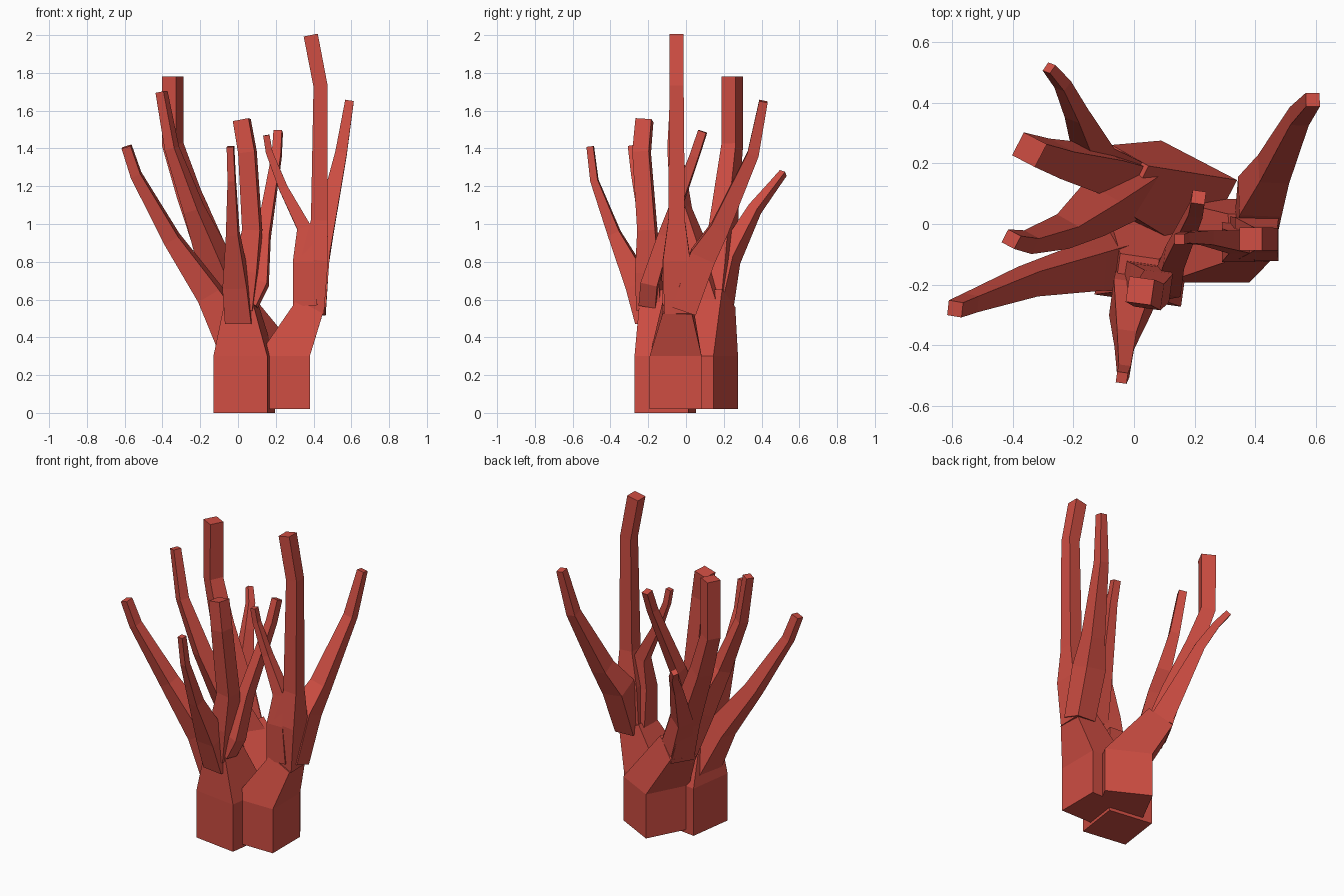
import bpy, bmesh, math
from mathutils import Vector

# Single coral red colour
red = bpy.data.materials.new("coral_red")
red.diffuse_color = (0.62, 0.075, 0.055, 1)


def limb(name, yaw, pts, flat_rings=0):
    """Square tapering tube through (x, y, z, width); first flat_rings stay level."""
    bm = bmesh.new()
    P = [Vector(p[:3]) for p in pts]
    up = Vector((0, 0, 1))
    rings = []
    for i, p in enumerate(pts):
        a = (P[i] - P[i - 1]).normalized() if i else Vector()
        b = (P[i + 1] - P[i]).normalized() if i < len(P) - 1 else Vector()
        t = up if i < flat_rings else (a + b).normalized()
        q = up.rotation_difference(t)
        ring = []
        for k in range(4):
            ang = math.radians(yaw + 45 + 90 * k)
            d = Vector((math.cos(ang), math.sin(ang), 0)) * p[3] / math.sqrt(2)
            ring.append(bm.verts.new(P[i] + q @ d))
        rings.append(ring)
    for r, s in zip(rings, rings[1:]):
        for k in range(4):
            n = (k + 1) % 4
            bm.faces.new((r[k], r[n], s[n], s[k]))
    bm.faces.new(rings[0][::-1])
    bm.faces.new(rings[-1])
    me = bpy.data.meshes.new(name)
    bm.to_mesh(me)
    bm.free()
    me.materials.append(red)
    bpy.context.collection.objects.link(bpy.data.objects.new(name, me))


# Front left stem
Y = -8
limb("left_trunk", Y, [(.0325, -.11, 0, .288), (.0325, -.11, .3, .288),
                       (.01, -.17, .64, .13)], 2)
limb("left_outer_branch", Y, [(-.01, -.12, .38, .19), (-.15, -.145, .63, .13),
                              (-.35, -.19, .92, .085), (-.54, -.26, 1.26, .055),
                              (-.59, -.28, 1.41, .05)])
limb("left_front_branch", Y, [(.01, -.19, .47, .14), (-.01, -.25, .68, .13),
                              (-.028, -.38, .95, .065), (-.033, -.485, 1.23, .04),
                              (-.04, -.507, 1.41, .036)], 1)
limb("left_upright_branch", Y, [(.02, -.19, .55, .13), (.045, -.2, .75, .125),
                                (.075, -.205, .97, .095), (.05, -.235, 1.38, .088),
                                (.02, -.22, 1.55, .085)])
limb("left_inner_branch", Y, [(.06, -.2, .58, .09), (.115, -.19, .69, .09),
                              (.135, -.11, .94, .07), (.205, .045, 1.36, .048),
                              (.213, .088, 1.49, .045)])

# Right stem
Y = 0
limb("right_trunk", Y, [(.2425, -.055, .02, .275), (.2425, -.055, .3, .275),
                        (.38, -.045, .56, .155)], 2)
limb("right_tall_branch", Y, [(.385, -.045, .53, .14), (.405, -.05, .81, .145),
                              (.43, -.05, 1.02, .088), (.437, -.05, 1.73, .075),
                              (.385, -.05, 2.0, .076)])
limb("right_inner_branch", Y, [(.355, -.06, .57, .13), (.345, -.07, .8, .11),
                               (.35, -.06, .98, .075), (.24, -.045, 1.19, .048),
                               (.165, -.045, 1.38, .036), (.15, -.05, 1.47, .034)])
limb("right_outer_branch", Y, [(.4, -.01, .54, .13), (.415, .09, .83, .14),
                               (.46, .18, .98, .1), (.545, .355, 1.37, .062),
                               (.59, .41, 1.65, .046)])

# Back stem
Y = -27.5
limb("back_trunk", Y, [(.15, .085, .02, .282), (.15, .085, .3, .282),
                       (-.05, .15, .6, .17)], 2)
limb("back_thick_branch", Y, [(-.04, .15, .55, .15), (-.12, .18, .8, .13),
                              (-.26, .215, 1.16, .1), (-.345, .245, 1.42, .085),
                              (-.345, .245, 1.78, .085)])
limb("back_forward_branch", Y, [(-.02, .13, .54, .17), (-.13, .05, .82, .135),
                                (-.235, -.025, 1.08, .085), (-.35, -.06, 1.4, .058),
                                (-.405, -.05, 1.7, .048)])
limb("back_rear_branch", Y, [(-.05, .17, .6, .13), (-.13, .225, .82, .1),
                             (-.19, .365, 1.08, .058), (-.235, .46, 1.2, .042),
                             (-.28, .515, 1.27, .034)])
